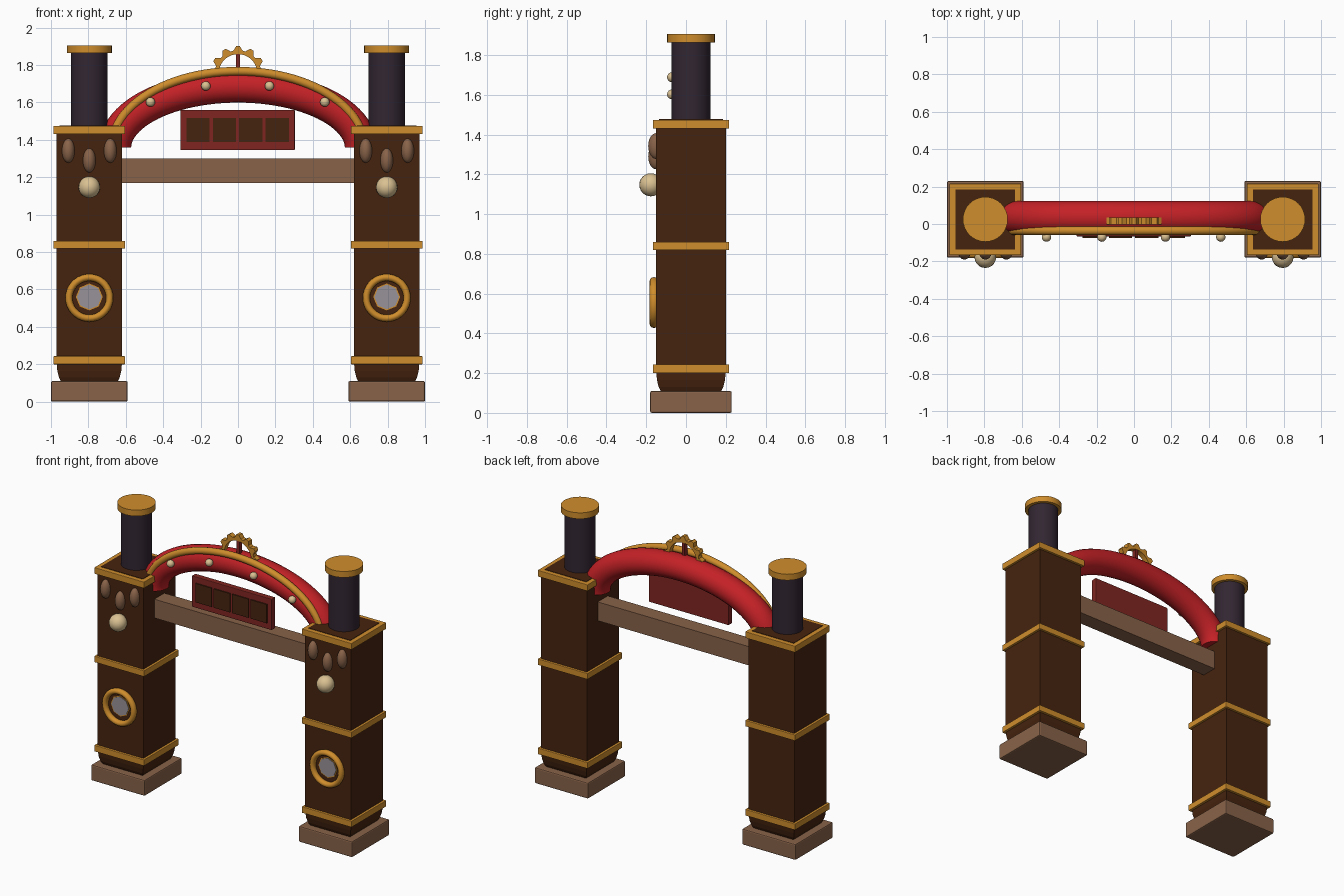
import bpy, bmesh, math
from mathutils import Matrix, Vector

if "Cube" in bpy.data.objects:
    bpy.data.objects.remove(bpy.data.objects["Cube"])


def srgb(r, g, b):
    f = lambda c: c / 12.92 if c <= 0.04045 else ((c + 0.055) / 1.055) ** 2.4
    return tuple(f(v / 255) for v in (r, g, b)) + (1.0,)


def material(name, *rgb):
    m = bpy.data.materials.new(name)
    m.diffuse_color = srgb(*rgb)
    m.use_nodes = True
    m.node_tree.nodes["Principled BSDF"].inputs["Base Color"].default_value = m.diffuse_color
    return m


DARK = material("dark_wood", 70, 36, 15)
WOOD = material("light_wood", 137, 99, 73)
GOLD = material("brass", 207, 141, 44)
RED = material("red_paint", 196, 33, 38)
MAROON = material("maroon_paint", 128, 38, 33)
IRON = material("dark_iron", 50, 38, 50)
CREAM = material("cream_lamp", 218, 193, 146)
GREY = material("grey_glass", 152, 146, 152)


def finish(bm, name, mat, smooth=False, bevel=0):
    bmesh.ops.recalc_face_normals(bm, faces=bm.faces[:])
    me = bpy.data.meshes.new(name)
    bm.to_mesh(me)
    bm.free()
    ob = bpy.data.objects.new(name, me)
    bpy.context.collection.objects.link(ob)
    me.materials.append(mat)
    if bevel:
        mod = ob.modifiers.new("bevel", "BEVEL")
        mod.width, mod.segments = bevel, 2
    if smooth:
        bpy.ops.object.select_all(action="DESELECT")
        ob.select_set(True)
        bpy.context.view_layer.objects.active = ob
        bpy.ops.object.shade_smooth_by_angle(angle=math.radians(40))
    return ob


def box(name, mat, x0, x1, y0, y1, z0, z1, bevel=0):
    bm = bmesh.new()
    bmesh.ops.create_cube(bm, size=1)
    bmesh.ops.scale(bm, vec=(x1 - x0, y1 - y0, z1 - z0), verts=bm.verts)
    bmesh.ops.translate(bm, vec=((x0 + x1) / 2, (y0 + y1) / 2, (z0 + z1) / 2), verts=bm.verts)
    return finish(bm, name, mat, bevel=bevel)


def square(name, mat, x, width, z0, z1, bevel=0):
    h = width / 2
    return box(name, mat, x - h, x + h, CY - h, CY + h, z0, z1, bevel)


def cylinder(name, mat, center, r, depth, sides=32, rot=None):
    bm = bmesh.new()
    m = Matrix.Translation(center) @ (rot or Matrix())
    bmesh.ops.create_cone(bm, cap_ends=True, segments=sides, radius1=r, radius2=r, depth=depth, matrix=m)
    return finish(bm, name, mat, smooth=True)


def ball(name, mat, center, size):
    bm = bmesh.new()
    m = Matrix.Translation(center) @ Matrix.Diagonal((*size, 1))
    bmesh.ops.create_uvsphere(bm, u_segments=20, v_segments=12, radius=1, matrix=m)
    return finish(bm, name, mat, smooth=True)


def skin(name, mat, rings, closed=False, smooth=False, bevel=0):
    """Join equal rings of points; cap the ends unless closed."""
    bm = bmesh.new()
    vs = [[bm.verts.new(p) for p in ring] for ring in rings]
    n = len(vs[0])
    pairs = list(zip(vs, vs[1:])) + ([(vs[-1], vs[0])] if closed else [])
    for a, b in pairs:
        for i in range(n):
            bm.faces.new((a[i], a[(i + 1) % n], b[(i + 1) % n], b[i]))
    if not closed:
        bm.faces.new(vs[0])
        bm.faces.new(vs[-1])
    return finish(bm, name, mat, smooth, bevel)


def arch_tube(name, mat, a, h, z0, y, r, ry, steps=48, sides=20):
    """Tube swept along half an ellipse."""
    rings = []
    for k in range(steps + 1):
        t = math.pi * k / steps
        c = Vector((a * math.cos(t), y, z0 + h * math.sin(t)))
        nrm = Vector((h * math.cos(t), 0, a * math.sin(t))).normalized()
        rings.append([c + nrm * r * math.cos(u) + Vector((0, ry * math.sin(u), 0))
                      for u in (2 * math.pi * i / sides for i in range(sides))])
    return skin(name, mat, rings, smooth=True)


CY = 0.025
FACE_Y = Matrix.Rotation(math.pi / 2, 4, "X")

for side, px in (("left", -0.795), ("right", 0.795)):
    # pillar: plinth, body with rounded foot, brass bands
    square(side + "_plinth", WOOD, px, 0.41, 0, 0.11, 0.008)
    profile = [(0.30, 0.105), (0.325, 0.13), (0.342, 0.165), (0.35, 0.21), (0.35, 1.44), (0.32, 1.445), (0.32, 1.477)]
    skin(side + "_pillar", DARK, [[(px + sx * w / 2, CY + sy * w / 2, z)
         for sx, sy in ((-1, -1), (1, -1), (1, 1), (-1, 1))] for w, z in profile])
    for label, z0, z1 in (("lower", 0.20, 0.243), ("middle", 0.818, 0.86), ("top", 1.43, 1.474)):
        square(f"{side}_{label}_band", GOLD, px, 0.382, z0, z1, 0.003)
    # chimney
    cylinder(side + "_chimney", IRON, (px, CY, 1.67), 0.098, 0.41)
    cylinder(side + "_chimney_cap", GOLD, (px, CY, 1.884), 0.12, 0.042)
    # carved ovals and lamp on the front
    for i, (dx, z) in enumerate(((-0.112, 1.342), (0, 1.29), (0.112, 1.342))):
        ball(f"{side}_oval_{i + 1}", WOOD, (px + dx, -0.15, z), (0.034, 0.04, 0.065))
    ball(side + "_lamp", CREAM, (px, -0.177, 1.147), (0.058, 0.058, 0.058))
    # porthole: brass ring and grey glass
    rings = []
    for k in range(36):
        t = 2 * math.pi * k / 36
        rings.append([(px + (0.109 + 0.019 * math.cos(u)) * math.cos(t), -0.161 + 0.022 * math.sin(u),
                       0.555 + (0.109 + 0.019 * math.cos(u)) * math.sin(t))
                      for u in (2 * math.pi * i / 12 for i in range(12))])
    skin(side + "_porthole_ring", GOLD, rings, closed=True, smooth=True)
    cylinder(side + "_porthole_rim", GOLD, (px, -0.15, 0.56), 0.072, 0.006, 8, FACE_Y)
    cylinder(side + "_porthole_glass", GREY, (px, -0.152, 0.56), 0.066, 0.008, 8, FACE_Y)

# arch with brass trim and studs
arch_tube("arch", RED, 0.657, 0.325, 1.36, 0.035, 0.086, 0.088)
arch_tube("arch_trim", GOLD, 0.673, 0.407, 1.36, -0.036, 0.023, 0.023, sides=12)
for i, (x, z) in enumerate(((-0.468, 1.602), (-0.172, 1.688), (0.168, 1.688), (0.464, 1.602))):
    ball(f"arch_stud_{i + 1}", CREAM, (x, -0.07, z), (0.025, 0.025, 0.025))

# crowning gear with spokes
TEETH, GZ = 12, 1.755
inner, outer = [], []
for k in range(TEETH * 4):
    t = math.pi / 2 + 2 * math.pi * (k - 1.5) / (TEETH * 4)
    r = 0.147 if k % 4 in (1, 2) else 0.124
    outer.append((r * math.cos(t), GZ + r * math.sin(t)))
    inner.append((0.103 * math.cos(t), GZ + 0.103 * math.sin(t)))
skin("gear", GOLD, [[(*(i[0], -0.003), i[1]), (o[0], -0.003, o[1]), (o[0], 0.034, o[1]), (i[0], 0.034, i[1])]
                    for i, o in zip(inner, outer)], closed=True)
box("gear_spoke", MAROON, -0.011, 0.011, 0.0, 0.03, 1.7, 1.865)

# cross beam
box("cross_beam", WOOD, -0.65, 0.65, -0.03, 0.08, 1.17, 1.30)

# sign board with four dark panels
box("sign_board", MAROON, -0.308, 0.304, -0.066, -0.026, 1.345, 1.56, 0.004)
for i in range(4):
    cx = -0.002 + (i - 1.5) * 0.141
    box(f"sign_panel_{i + 1}", DARK, cx - 0.062, cx + 0.062, -0.074, -0.065, 1.388, 1.518)
